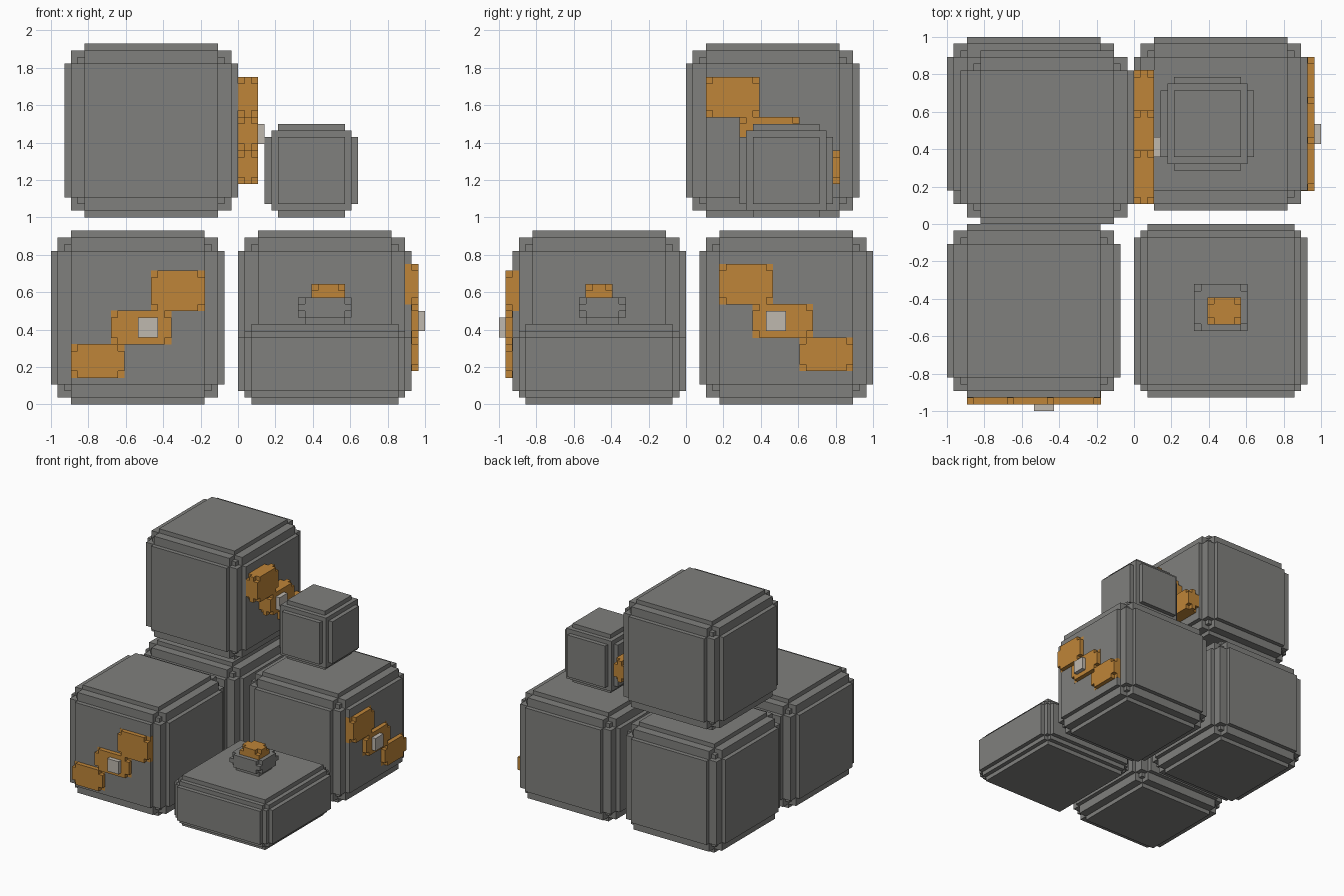
import bpy
import bmesh
from mathutils import Matrix, Vector

U = 1 / 28  # one grid block

if "Cube" in bpy.data.objects:
    bpy.data.objects.remove(bpy.data.objects["Cube"])


def material(name, rgb):
    mat = bpy.data.materials.new(name)
    mat.use_nodes = True
    mat.diffuse_color = (*rgb, 1)
    mat.node_tree.nodes["Principled BSDF"].inputs["Base Color"].default_value = (*rgb, 1)
    return mat


GREY = material("stone grey", (0.215, 0.215, 0.205))
ORANGE = material("amber orange", (0.52, 0.235, 0.04))
PALE = material("pale stone", (0.52, 0.48, 0.43))


def stepped_block(name, low, high, mat, insets=((0, 0, 0),), grow=0.0):
    """Join boxes, each drawn in from the outer bounds by its own inset."""
    bm = bmesh.new()
    for inset in insets:
        inset = Vector(inset)
        a, b = Vector(low) + inset, Vector(high) - inset
        size = (b - a) * U + Vector((grow, grow, grow))
        place = Matrix.Translation((a + b) / 2 * U) @ Matrix.Diagonal((*size, 1))
        bmesh.ops.create_cube(bm, size=1, matrix=place)
    mesh = bpy.data.meshes.new(name)
    bm.to_mesh(mesh)
    bm.free()
    mesh.materials.append(mat)
    obj = bpy.data.objects.new(name, mesh)
    bpy.context.collection.objects.link(obj)
    return obj


def turns(a, b):
    """The three arrangements of one odd inset a among two insets b."""
    return [(a, b, b), (b, a, b), (b, b, a)]


BIG = turns(0, 3) + turns(3, 1) + [(2, 2, 2)]
SLAB = turns(0, 2) + turns(2, 1)
SMALL = turns(0, 2) + [(1, 1, 1)]
CHIPPED = turns(1, 0)

# Large blocks, each given by its lowest corner
for name, corner in (("front_right_block", (-28, -26, 0)),
                     ("back_right_block", (-28, 2, 0)),
                     ("back_left_block", (0, 2, 0)),
                     ("upper_block", (-26, 0, 28))):
    stepped_block(name, corner, [c + 26 for c in corner], GREY, BIG)

# Low slab and small upper cube
stepped_block("front_left_slab", (0, -26, 0), (26, 0, 12), GREY, SLAB)
stepped_block("small_cube", (4, 8, 28), (18, 22, 42), GREY, SMALL)

# Knob on the slab
stepped_block("knob_foot", (10, -15, 12), (16, -10, 13), GREY)
stepped_block("knob_base", (9, -16, 13), (17, -9, 16), GREY, CHIPPED)
stepped_block("knob_cap", (11, -15, 15), (16, -11, 18), ORANGE, CHIPPED, 0.002)


def emblem(name, axis, outer, side, start, top):
    """Three chipped plates stepping down across a face, with a pale stud.

    side, start: direction and first coordinate along the face; top: upper z.
    """
    out = 1 if axis == 0 else -1

    def piece(part, s0, s1, drop0, drop1, d0, d1, mat, insets, grow=0.0):
        along = sorted((start + side * s0, start + side * s1))
        depth = sorted((outer + out * d0, outer + out * d1))
        pair = (depth, along) if axis == 0 else (along, depth)
        low = (pair[0][0], pair[1][0], top - drop1)
        high = (pair[0][1], pair[1][1], top - drop0)
        stepped_block(name + part, low, high, mat, insets, grow)

    piece("_top_plate", 0, 8, 0, 6, -3, 0, ORANGE, CHIPPED, 0.002)
    piece("_middle_plate", 5, 14, 6, 11, -3, 0, ORANGE, CHIPPED, 0.002)
    piece("_bottom_plate", 12, 20, 11, 16, -3, 0, ORANGE, CHIPPED, 0.002)
    piece("_stud", 7, 10, 7, 10, -1, 1, PALE, ((0, 0, 0),))


emblem("front_emblem", 1, -27, -1, -5, 20)
emblem("side_emblem", 0, 27, 1, 5, 21)
emblem("upper_emblem", 0, 3, 1, 3, 49)
